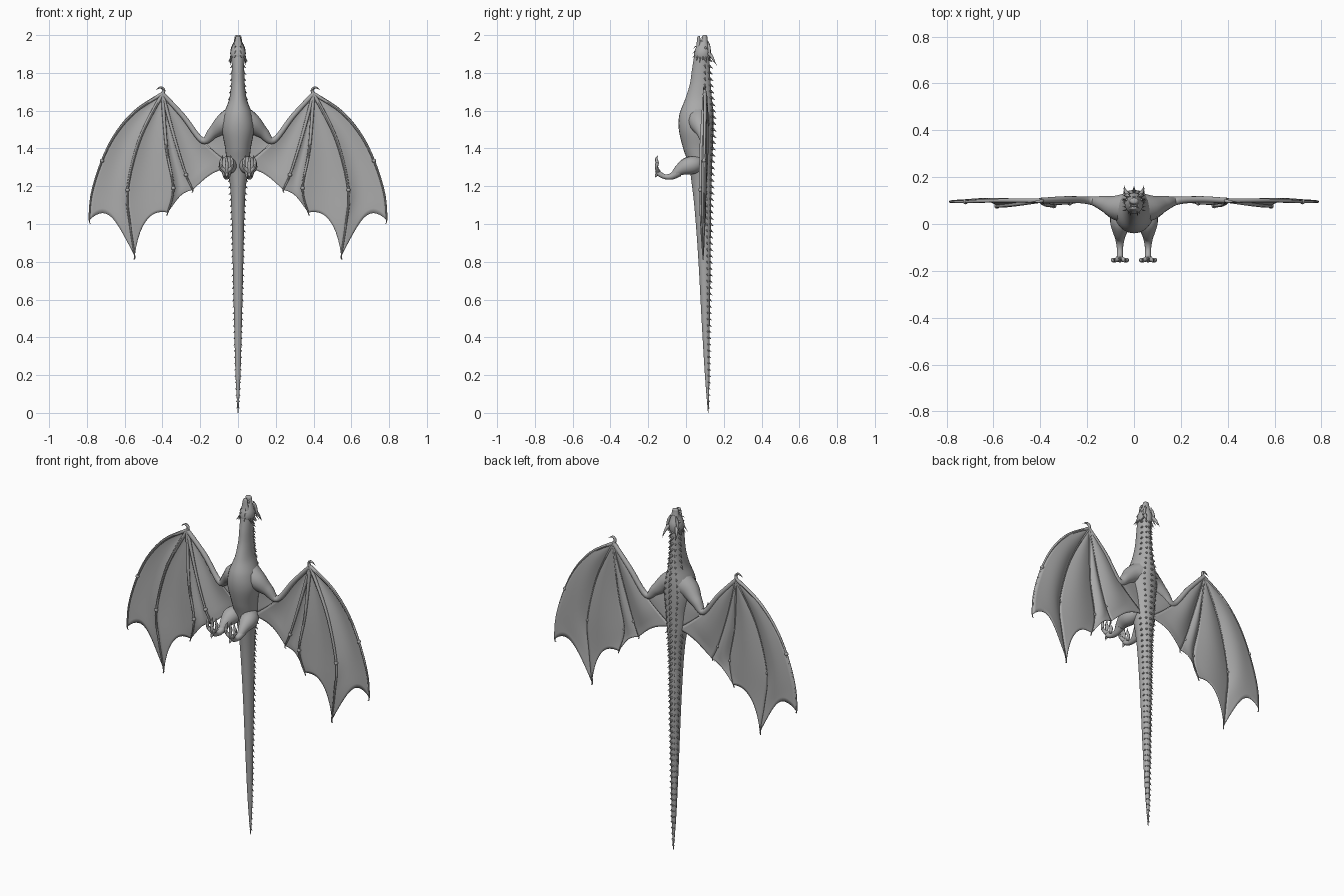
import bpy, bmesh, math
from mathutils import Vector, Matrix

if "Cube" in bpy.data.objects:
    bpy.data.objects.remove(bpy.data.objects["Cube"], do_unlink=True)

grey = bpy.data.materials.new("stone grey")
grey.use_nodes = True
grey.diffuse_color = (0.4, 0.4, 0.4, 1)
grey.node_tree.nodes["Principled BSDF"].inputs["Base Color"].default_value = (0.4, 0.4, 0.4, 1)
parts = []


def finish(name, bm, mirror=False, thickness=0):
    """Turn a bmesh into a grey object, optionally mirrored to the other side."""
    bmesh.ops.recalc_face_normals(bm, faces=bm.faces)
    mesh = bpy.data.meshes.new(name)
    bm.to_mesh(mesh)
    bm.free()
    mesh.materials.append(grey)
    obj = bpy.data.objects.new(name, mesh)
    bpy.context.collection.objects.link(obj)
    if thickness:
        solid = obj.modifiers.new("thickness", "SOLIDIFY")
        solid.thickness = thickness
        solid.offset = 0
    if mirror:
        obj.modifiers.new("mirror", "MIRROR").use_clip = False
    parts.append(obj)
    return obj


def along(pts, t):
    """Point at t (0 to 1) on a smooth curve through pts, of any dimension."""
    s = min(max(t, 0), 1) * (len(pts) - 1)
    i = min(int(s), len(pts) - 2)
    f = s - i
    a, b, c, d = (Vector(pts[min(max(i + k, 0), len(pts) - 1)]) for k in (-1, 0, 1, 2))
    return b + (c - a) * (f / 2) + (a * 2 - b * 5 + c * 4 - d) * (f * f / 2) \
        + (b * 3 - a - c * 3 + d) * (f ** 3 / 2)


def skin(bm, rings):
    """Bridge equal rings of points and cap both ends."""
    loops = [[bm.verts.new(p) for p in ring] for ring in rings]
    n = len(loops[0])
    for a, b in zip(loops, loops[1:]):
        for i in range(n):
            j = (i + 1) % n
            bm.faces.new((a[i], a[j], b[j], b[i]))
    bm.faces.new(loops[0])
    bm.faces.new(loops[-1])


def add_tube(bm, pts, steps=16, sides=8):
    """Round limb through (x, y, z, radius) points."""
    samples = [along(pts, i / steps) for i in range(steps + 1)]
    centres = [p.to_3d() for p in samples]
    side = None
    rings = []
    for i, p in enumerate(samples):
        axis = (centres[min(i + 1, steps)] - centres[max(i - 1, 0)]).normalized()
        side = axis.orthogonal() if side is None else side - axis * side.dot(axis)
        side.normalize()
        up = axis.cross(side)
        r = max(p[3], 0.0008)
        rings.append([centres[i] + (side * math.cos(a) + up * math.sin(a)) * r
                      for a in (math.tau * k / sides for k in range(sides))])
    skin(bm, rings)


def tube(name, pts, mirror=True, **kw):
    bm = bmesh.new()
    add_tube(bm, pts, **kw)
    return finish(name, bm, mirror)


def loft(name, rows, steps, sides=20):
    """Oval body from rows of (height, half width, front y, back y)."""
    bm = bmesh.new()
    rings = []
    for i in range(steps + 1):
        z, w, f, b = along(rows, i / steps)
        rings.append([(w * math.cos(a), (f + b) / 2 + (b - f) / 2 * math.sin(a), z)
                      for a in (math.tau * k / sides for k in range(sides))])
    skin(bm, rings)
    return finish(name, bm)


def add_spike(bm, base, direction, length, radius):
    d = Vector(direction).normalized()
    m = Matrix.Translation(Vector(base) + d * (length * 0.4)) @ d.to_track_quat("Z", "Y").to_matrix().to_4x4()
    bmesh.ops.create_cone(bm, cap_ends=True, segments=6, radius1=radius, radius2=0, depth=length, matrix=m)


# Tail, torso and neck in one tapering loft
body_rows = [(0, .002, .116, .12), (.2, .013, .1, .124), (.5, .021, .082, .126), (.8, .028, .066, .13),
             (1.05, .034, .048, .132), (1.2, .042, .032, .135), (1.31, .058, .015, .138),
             (1.4, .068, -.015, .142), (1.5, .085, -.038, .145), (1.58, .075, -.035, .145),
             (1.66, .047, -.005, .138), (1.74, .036, .02, .131), (1.82, .033, .032, .126),
             (1.9, .034, .045, .126)]
loft("body", body_rows, 100, 24)
body_samples = [along(body_rows, i / 300) for i in range(301)]

# Head: skull, upper jaw, lower jaw, with the mouth slightly open
loft("skull", [(1.85, .024, .05, .122), (1.885, .038, .042, .132), (1.915, .039, .045, .133),
               (1.945, .028, .058, .124), (1.965, .02, .075, .118)], 16)
loft("upper_jaw", [(1.92, .03, .075, .126), (1.955, .024, .08, .118), (1.985, .019, .084, .113),
                   (1.996, .016, .086, .112), (2, .007, .092, .106)], 14)
loft("lower_jaw", [(1.9, .03, .045, .08), (1.94, .022, .054, .078), (1.975, .016, .058, .076),
                   (1.99, .012, .06, .075), (1.996, .004, .065, .073)], 14)
tube("brow", [(.018, .118, 1.965, .003), (.028, .122, 1.935, .008), (.036, .124, 1.9, .006)], steps=8)
tube("horn", [(.026, .12, 1.905, .011), (.034, .137, 1.885, .008), (.04, .15, 1.86, .004), (.042, .163, 1.84, 0)])

bm = bmesh.new()
bmesh.ops.create_uvsphere(bm, u_segments=10, v_segments=6, radius=.007, matrix=Matrix.Translation((.029, .104, 1.932)))
finish("eye", bm, True)

# Cheek frills, teeth and chin barbs
bm = bmesh.new()
for i in range(5):
    add_spike(bm, (.034, .06 + .015 * i, 1.885 - .005 * (i % 2)), (.7, .1 * i - .2, -1), .034, .005)
    add_spike(bm, (.015 + .001 * i, .083, 1.985 - .012 * i), (.1, -1, 0), .01, .002)
for i in range(3):
    add_spike(bm, (.014, .05 - .003 * i, 1.94 - .025 * i), (.3, -1, -1), .02, .003)
finish("head_spikes", bm, True)

# Spines down the back, and a row along each flank
bm_mid, bm_side = bmesh.new(), bmesh.new()
count = 56
for i in range(count):
    z = .03 + 1.84 * i / (count - 1)
    _, w, f, b = min(body_samples, key=lambda s: abs(s[0] - z))
    size = .012 + .014 * min(1, z / 1.2)
    add_spike(bm_mid, (0, b - .002, z), (0, 1, -.7), size, size * .3)
    angle = math.radians(28)
    point = Vector((w * math.cos(angle), (f + b) / 2 + (b - f) / 2 * math.sin(angle), z))
    if z < 1.27 or z > 1.66:
        add_spike(bm_side, point, (1, .25, -.9), size * .85, size * .25)
    angle = math.radians(62)
    point = Vector((w * math.cos(angle), (f + b) / 2 + (b - f) / 2 * math.sin(angle), z))
    add_spike(bm_side, point, (.5, 1, -1), size * .6, size * .25)
finish("back_spines", bm_mid)
finish("flank_spines", bm_side, True)

# Wing arm, thumb claw and long fingers
tube("wing_arm", [(0, .07, 1.57, .072), (.07, .07, 1.535, .055), (.13, .088, 1.485, .033),
                  (.19, .1, 1.443, .017), (.29, .105, 1.57, .014), (.4, .1, 1.69, .012)], steps=30, sides=12)
tube("thumb_claw", [(.4, .1, 1.685, .01), (.393, .098, 1.71, .008), (.41, .096, 1.723, .006),
                    (.438, .095, 1.708, 0)])
wrist = (.4, .1, 1.69)
fingers = [
    [wrist, (.54, .1, 1.6), (.645, .098, 1.48), (.72, .095, 1.335), (.775, .095, 1.16), (.787, .095, 1.02)],
    [wrist, (.52, .082, 1.45), (.585, .076, 1.18), (.572, .08, 1), (.547, .09, .83)],
    [wrist, (.378, .082, 1.4), (.342, .078, 1.19), (.372, .09, 1.06)],
    [wrist, (.335, .09, 1.45), (.275, .09, 1.26), (.24, .095, 1.18)]]
for i, pts in enumerate(fingers):
    last = len(pts) - 1
    bones = [(*p, .01 - .0065 * k / last) for k, p in enumerate(pts)]
    x, y, z = pts[-1]
    hook = (x + (-.012, .008, .008, .01)[i], y, z - .014, 0)
    tube("wing_finger_%d" % (i + 1), bones + [hook], steps=28)
    # Knuckles swell where the finger bones meet
    bm = bmesh.new()
    joint = Vector(pts[-2] if i > 1 else pts[last - 2])
    bmesh.ops.create_icosphere(bm, subdivisions=2, radius=.011, matrix=Matrix.Translation(joint))
    finish("knuckle_%d" % (i + 1), bm, True)


# Membrane panels: billowing sheets with scalloped trailing edges
def membrane(name, a, b, scallop, billow, nu=14, nt=28):
    bm = bmesh.new()
    grid = []
    for i in range(nu + 1):
        u = i / nu
        arch = math.sin(math.pi * u)
        reach = 1 - scallop * max(arch, 0) ** .7
        line = []
        for j in range(nt + 1):
            t = j / nt * reach
            p = along(a, t).lerp(along(b, t), u)
            p.y += .004 + billow * arch * math.sin(math.pi * min(t, .8))
            line.append(bm.verts.new(p))
        grid.append(line)
    for p, q in zip(grid, grid[1:]):
        for j in range(nt):
            bm.faces.new((p[j], p[j + 1], q[j + 1], q[j]))
    bmesh.ops.remove_doubles(bm, verts=bm.verts, dist=.0002)
    finish(name, bm, True, .003)


elbow = (.19, .1, 1.443)
flank = [wrist, (.29, .105, 1.57), elbow, (.11, .1, 1.37), (.02, .1, 1.3)]
edges = fingers + [flank]
for i, scallop in enumerate((.17, .2, .13, .1)):
    membrane("wing_panel_%d" % (i + 1), edges[i], edges[i + 1], scallop, .018)
membrane("inner_wing_panel", [elbow, (.11, .1, 1.37), (.02, .1, 1.3)],
         [elbow, (.11, .09, 1.5), (.02, .08, 1.54)], 0, .004)

# Hind legs reaching forward, with raised clawed feet
tube("thigh", [(.035, .08, 1.33, .03), (.05, .045, 1.315, .046), (.057, .005, 1.305, .046),
               (.06, -.035, 1.285, .03), (.06, -.065, 1.258, .018)], sides=14)
tube("shin", [(.06, -.04, 1.275, .026), (.06, -.075, 1.253, .018), (.06, -.11, 1.25, .013),
              (.06, -.14, 1.265, .014), (.06, -.152, 1.285, .013)], sides=10)
for i, spread in enumerate((-1, 0, 1)):
    x = .06 + .026 * spread
    tube("toe_%d" % (i + 1), [(.06, -.147, 1.275, .012), (x, -.156, 1.3, .009), (x + .004 * spread, -.153, 1.325, .009),
                              (x, -.157, 1.345, .006), (x - .006 * spread, -.147, 1.366, 0)])
tube("rear_toe", [(.06, -.145, 1.275, .01), (.06, -.158, 1.258, .007), (.06, -.164, 1.245, 0)], steps=8)

# Smooth shading, keeping spikes and edges crisp
bpy.ops.object.select_all(action="DESELECT")
for obj in parts:
    obj.select_set(True)
bpy.context.view_layer.objects.active = parts[0]
bpy.ops.object.shade_smooth_by_angle(angle=math.radians(45))
